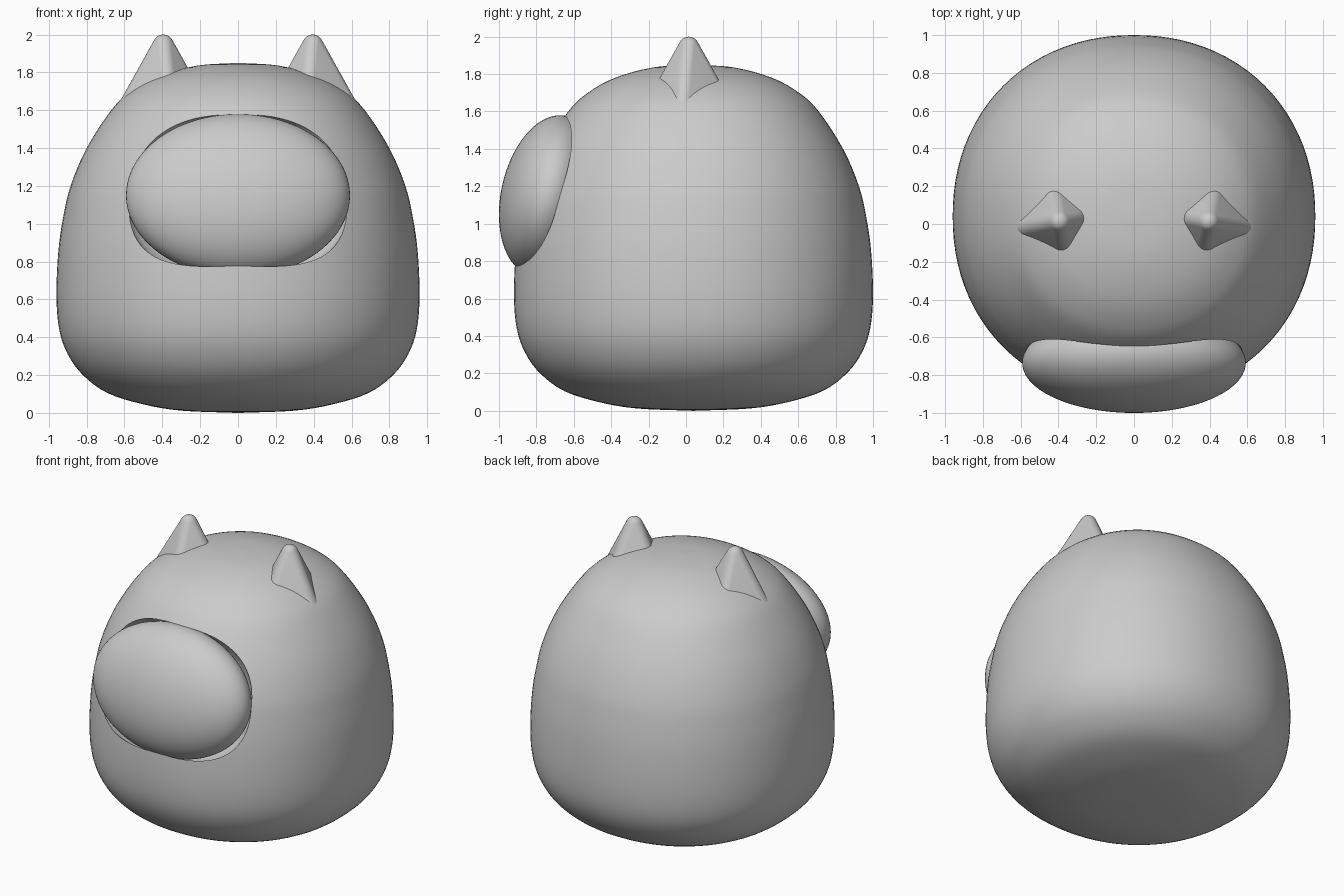
import bpy, bmesh
from math import sin, cos, pi, radians, sqrt
from mathutils import Vector

if "Cube" in bpy.data.objects:
    bpy.data.objects.remove(bpy.data.objects["Cube"])


def loft(name, rings):
    """Skin closed rings of equal point count and cap both ends."""
    bm = bmesh.new()
    loops = [[bm.verts.new(p) for p in ring] for ring in rings]
    n = len(loops[0])
    for a, b in zip(loops, loops[1:]):
        for i in range(n):
            j = (i + 1) % n
            bm.faces.new((a[i], a[j], b[j], b[i]))
    bm.faces.new(loops[0][::-1])
    bm.faces.new(loops[-1])
    bmesh.ops.recalc_face_normals(bm, faces=bm.faces)
    mesh = bpy.data.meshes.new(name)
    bm.to_mesh(mesh)
    bm.free()
    obj = bpy.data.objects.new(name, mesh)
    bpy.context.collection.objects.link(obj)
    return obj


def smooth(obj, angle=40):
    bpy.ops.object.select_all(action='DESELECT')
    bpy.context.view_layer.objects.active = obj
    obj.select_set(True)
    bpy.ops.object.shade_smooth_by_angle(angle=radians(angle))


def superellipse(rx, ry, n, count):
    pts = []
    for i in range(count):
        c, s = cos(2 * pi * i / count), sin(2 * pi * i / count)
        k = (abs(c) ** n + abs(s) ** n) ** (-1 / n)
        pts.append((rx * c * k, ry * s * k))
    return pts


def spline(pts, steps):
    """Smooth curve through the profile points."""
    pts = [Vector(p) for p in pts]
    ext = [2 * pts[0] - pts[1]] + pts + [2 * pts[-1] - pts[-2]]
    out = []
    for p0, p1, p2, p3 in zip(ext, ext[1:], ext[2:], ext[3:]):
        for i in range(steps):
            t = i / steps
            out.append(0.5 * (2 * p1 + (p2 - p0) * t
                              + (2 * p0 - 5 * p1 + 4 * p2 - p3) * t * t
                              + (3 * p1 - p0 - 3 * p2 + p3) * t ** 3))
    return out + [pts[-1]]


# Body: half-width / height profile lofted through rounded cross-sections
profile = [(0.01, 0), (0.3, 0.012), (0.5, 0.045), (0.69, 0.105), (0.82, 0.2),
           (0.9, 0.31), (0.945, 0.44), (0.96, 0.62), (0.95, 0.85),
           (0.925, 1.03), (0.885, 1.2), (0.80, 1.4), (0.67, 1.6),
           (0.565, 1.7), (0.42, 1.78), (0.22, 1.835), (0.01, 1.85)]
body = loft("body", [[(x, y + 0.04, z) for x, y in superellipse(r, r, 2.12, 96)]
                     for r, z in ((p.x, p.y) for p in spline(profile, 4))])


# Visor: tilted ellipsoid; a squarer copy cuts its seat in the body
def visor_shape(name, n):
    rings = []
    for i in range(41):
        a = 0.02 + (pi - 0.04) * i / 40
        rings.append([(x, -0.735 + 0.143 * z - 0.258 * cos(a), 1.15 + z)
                      for x, z in superellipse(0.592 * sin(a), 0.43 * sin(a), n, 80)])
    return loft(name, rings)


visor = visor_shape("visor", 2)
seat = visor_shape("visor_seat_cutter", 2.5)
seat.hide_render = True
seat.hide_viewport = True
cut = body.modifiers.new("visor_seat", 'BOOLEAN')
cut.operation = 'DIFFERENCE'
cut.solver = 'EXACT'
cut.object = seat


# Ears: rounded four-sided spikes, mirrored across x
def ear_ring(k, z, r, turn=radians(-10)):
    ring = []
    for c in range(4):
        d = turn + c * pi / 2
        for j in range(7):
            a = d + radians(-45 + 15 * j + 0.5 * (3 - j))
            ring.append((0.395 + k * cos(d) + r * cos(a),
                         0.015 + k * sin(d) + r * sin(a), z))
    return ring


tip = [(0, 1.945 + 0.055 * sin(radians(a)), 0.055 * cos(radians(a)))
       for a in (25, 40, 55, 70, 86)]
ears = loft("ears", [ear_ring(*v) for v in [(0.26, 1.5, 0.055)] + tip])
ears.modifiers.new("mirror", 'MIRROR')

smooth(body, 35)
smooth(visor, 60)
smooth(ears, 50)
